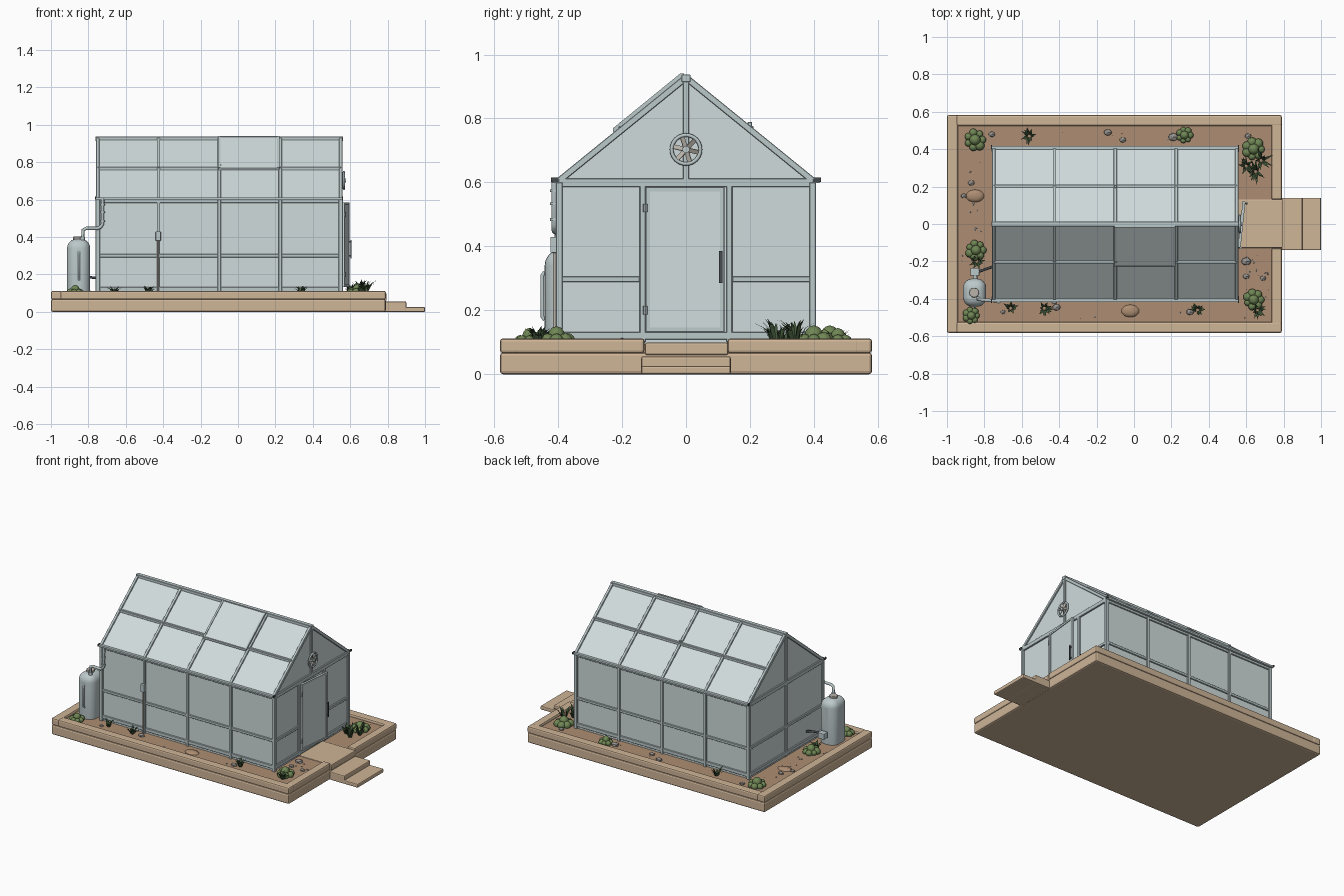
import bpy, bmesh, math, random
from math import sin, cos, pi, radians
from mathutils import Matrix, Vector

cube = bpy.data.objects.get("Cube")
if cube:
    bpy.data.objects.remove(cube)
random.seed(4)


def material(name, *rgb):
    m = bpy.data.materials.new(name)
    m.use_nodes = True
    m.diffuse_color = (*rgb, 1)
    m.node_tree.nodes["Principled BSDF"].inputs["Base Color"].default_value = (*rgb, 1)
    return m


GLASS = material("pale glass", .63, .71, .71)
FRAME = material("grey frame", .50, .58, .59)
STONE = material("sandstone", .62, .46, .31)
SOIL = material("brown soil", .42, .27, .17)
LEAF = material("soft green", .16, .24, .09)
GRASS = material("dark green", .05, .09, .04)
ROCK = material("grey rock", .31, .29, .27)
DARK = material("dark metal", .06, .07, .075)
BLADE = material("warm grey", .48, .45, .40)


def box(bm, x, y, z):
    """Box given by its (low, high) range on each axis."""
    mid = [(r[0] + r[1]) / 2 for r in (x, y, z)]
    size = [r[1] - r[0] for r in (x, y, z)]
    bmesh.ops.create_cube(bm, size=1, matrix=Matrix.Translation(mid) @ Matrix.Diagonal((*size, 1)))


def bar(bm, a, b, w, t):
    """Rectangular bar from a to b; w is the horizontal width, t the thickness."""
    a, b = Vector(a), Vector(b)
    d = (b - a).normalized()
    side = Vector((1, 0, 0)) if abs(d.x) < .5 else Vector((0, 1, 0))
    rot = Matrix((side, d.cross(side), d)).transposed().to_4x4()
    scale = Matrix.Diagonal((w, t, (b - a).length, 1))
    bmesh.ops.create_cube(bm, size=1, matrix=Matrix.Translation((a + b) / 2) @ rot @ scale)


def cyl(bm, a, b, r, n=16):
    a, b = Vector(a), Vector(b)
    q = (b - a).to_track_quat('Z', 'Y').to_matrix().to_4x4()
    bmesh.ops.create_cone(bm, cap_ends=True, segments=n, radius1=r, radius2=r,
                          depth=(b - a).length, matrix=Matrix.Translation((a + b) / 2) @ q)


def ball(bm, p, sx, sy, sz, detail=2):
    bmesh.ops.create_icosphere(bm, subdivisions=detail, radius=1,
                               matrix=Matrix.Translation(p) @ Matrix.Diagonal((sx, sy, sz, 1)))


def finish(name, bm, mat, bevel=0, segments=2, smooth=False):
    me = bpy.data.meshes.new(name)
    bm.to_mesh(me)
    bm.free()
    me.materials.append(mat)
    ob = bpy.data.objects.new(name, me)
    bpy.context.collection.objects.link(ob)
    if bevel:
        mod = ob.modifiers.new("soft edges", 'BEVEL')
        mod.width, mod.segments = bevel, segments
    if smooth:
        bpy.ops.object.select_all(action='DESELECT')
        ob.select_set(True)
        bpy.context.view_layer.objects.active = ob
        bpy.ops.object.shade_smooth_by_angle(angle=radians(40))
    return ob


def pipe(name, points, r, mat):
    cu = bpy.data.curves.new(name, 'CURVE')
    cu.dimensions, cu.bevel_depth, cu.bevel_resolution = '3D', r, 3
    cu.use_fill_caps = True
    sp = cu.splines.new('POLY')
    sp.points.add(len(points) - 1)
    for q, p in zip(sp.points, points):
        q.co = (*p, 1)
    cu.materials.append(mat)
    bpy.context.collection.objects.link(bpy.data.objects.new(name, cu))


# Raised bed: plinth, coping with a gap for the entrance, soil and steps
bm = bmesh.new()
box(bm, (-1, .79), (-.582, .582), (0, .068))
finish("plinth", bm, STONE, .01)
bm = bmesh.new()
box(bm, (-1, -.942), (-.582, .582), (.066, .112))
for s in (-1, 1):
    box(bm, (-.95, .79), sorted((s * .525, s * .582)), (.066, .112))
    box(bm, (.735, .79), sorted((s * .13, s * .54)), (.066, .112))
finish("coping", bm, STONE, .009)
bm = bmesh.new()
box(bm, (-.95, .74), (-.53, .53), (.05, .094))
finish("soil", bm, SOIL)
bm = bmesh.new()
box(bm, (.54, .795), (-.128, .132), (.06, .099))
box(bm, (.78, .90), (-.14, .14), (0, .056))
box(bm, (.89, 1.0), (-.14, .14), (0, .026))
finish("entrance_steps", bm, STONE, .006)

# Greenhouse dimensions
X0, X1, HW, FLOOR, EAVE, RIDGE = -.75, .55, .4, .09, .6, .925
COLUMNS = [X0 + (X1 - X0) * i / 4 for i in range(5)]
XM = (X0 + X1) / 2

# Glass skin: side walls, gable ends and roof slopes
bm = bmesh.new()
for s in (-1, 1):
    box(bm, (X0, X1), sorted((s * .388, s * .396)), (FLOOR, EAVE))
    bar(bm, (XM, s * HW, EAVE), (XM, 0, RIDGE), X1 - X0, .008)
for x in (X0, X1 - .008):
    outline = [(-.39, FLOOR), (.39, FLOOR), (.39, EAVE), (0, RIDGE), (-.39, EAVE)]
    f = bm.faces.new([bm.verts.new((x, y, z)) for y, z in outline])
    ext = bmesh.ops.extrude_face_region(bm, geom=[f])["geom"]
    bmesh.ops.translate(bm, vec=(.008, 0, 0), verts=[v for v in ext if isinstance(v, bmesh.types.BMVert)])
bmesh.ops.recalc_face_normals(bm, faces=bm.faces)
finish("glass_panes", bm, GLASS)

# Frame: posts, rails, rafters and ridge
bm = bmesh.new()
for s in (-1, 1):
    for x in COLUMNS:
        w = .012 if x in (X0, X1) else .009
        box(bm, (x - w, x + w), sorted((s * .386, s * .407)), (FLOOR, EAVE))
        bar(bm, (x, s * HW, EAVE + .003), (x, 0, RIDGE + .003), .018, .02)
    for z, h in ((.12, .012), (.30, .009), (.595, .012)):
        box(bm, (X0, X1), sorted((s * .387, s * .404)), (z - h, z + h))
    bar(bm, (XM, s * .2, .7625), (XM + .001, s * .2, .789), .014, .014)
    box(bm, (X0, X1), sorted((s * .194, s * .211)), (.758, .776))
for x in (X0, X1):
    e = (x - .01, x + .01)
    box(bm, e, (-HW, HW), (.108, .132))
    box(bm, e, (-HW, HW), (.585, .612))
    box(bm, e, (-.01, .01), (.60, RIDGE))
    for s in (-1, 1):
        if x == X1:
            box(bm, e, sorted((s * .126, s * .145)), (.1, .59))
            box(bm, e, sorted((s * .145, s * .4)), (.288, .306))
    if x == X0:
        box(bm, e, (-HW, HW), (.291, .309))
        box(bm, e, (-.01, .01), (.1, .6))
box(bm, (X0 - .012, X1 + .012), (-.014, .014), (.914, .938))
finish("metal_frame", bm, FRAME, .002, 1)

# Gutters with dark end lips
bm, lips = bmesh.new(), bmesh.new()
for s in (-1, 1):
    box(bm, (-.762, .558), sorted((s * .398, s * .418)), (.598, .612))
    for x in (-.764, .556):
        box(lips, (x, x + .006), sorted((s * .4, s * .422)), (.602, .616))
finish("gutters", bm, FRAME, .003)
finish("gutter_ends", lips, DARK)

# Roof vent, standing slightly proud of the front slope
vent, trim = bmesh.new(), bmesh.new()
low, high = Vector((.06, -.222, .763)), Vector((.06, -.012, .934))
bar(vent, low, high, .31, .01)
for x in (-.1, .215):
    bar(trim, low + Vector((x - .06, 0, .002)), high + Vector((x - .06, 0, .002)), .012, .015)
for p in (low, high):
    bar(trim, p + Vector((-.165, 0, .001)), p + Vector((.16, 0, .001)), .013, .013)
finish("roof_vent", vent, GLASS)
finish("vent_trim", trim, FRAME)

# Door, hinged on one side and slightly ajar
swing = Matrix.Translation((.562, -.125, 0)) @ Matrix.Rotation(radians(-6), 4, 'Z')
pane, trim, handle = bmesh.new(), bmesh.new(), bmesh.new()
box(pane, (-.002, .004), (0, .245), (.135, .582))
for y in (0, .233):
    box(trim, (-.007, .008), (y, y + .013), (.133, .584))
for z in (.133, .571):
    box(trim, (-.007, .008), (0, .246), (z, z + .013))
for z in (.2, .52):
    cyl(trim, (.008, -.002, z - .013), (.008, -.002, z + .013), .007, 10)
box(handle, (.014, .02), (.232, .242), (.285, .385))
for z in (.295, .37):
    box(handle, (.004, .016), (.233, .241), (z, z + .008))
for name, b, m in (("door_pane", pane, GLASS), ("door_frame", trim, FRAME), ("door_handle", handle, DARK)):
    b.transform(swing)
    finish(name, b, m)

# Gable fan: ring, hub and six blades
bpy.ops.mesh.primitive_torus_add(major_radius=.045, minor_radius=.006, major_segments=32, minor_segments=8,
                                 location=(.566, 0, .703), rotation=(0, pi / 2, 0))
ring = bpy.context.object
ring.name = "fan_ring"
ring.data.materials.append(FRAME)
bpy.ops.object.shade_smooth()
bm = bmesh.new()
cyl(bm, (.555, 0, .703), (.578, 0, .703), .011)
finish("fan_hub", bm, FRAME)
bm = bmesh.new()
for i in range(6):
    blade = bmesh.ops.create_cube(bm, size=1, matrix=Matrix.Translation((.568, 0, .703))
                                  @ Matrix.Rotation(i * pi / 3 + .3, 4, 'X') @ Matrix.Translation((0, 0, .025))
                                  @ Matrix.Rotation(.5, 4, 'Z') @ Matrix.Diagonal((.003, .015, .03, 1)))
finish("fan_blades", bm, BLADE)

# Control box on the front post, with its conduit
bm = bmesh.new()
box(bm, (-.44, -.413), (-.424, -.404), (.38, .43))
finish("control_box", bm, FRAME, .003)
pipe("conduit", [(-.427, -.411, .1), (-.427, -.411, .39)], .005, BLADE)

# Water tank, cap, gauge, pump and pipes
bm = bmesh.new()
box(bm, (-.914, -.79), (-.442, -.292), (.04, .39))
finish("water_tank", bm, FRAME, .05, 6, True)
bm = bmesh.new()
cyl(bm, (-.855, -.367, .38), (-.855, -.367, .402), .026, 24)
finish("tank_cap", bm, BLADE, .003, 2, True)
pipe("level_gauge", [(-.85, -.442, .17), (-.85, -.449, .18), (-.85, -.449, .31), (-.85, -.442, .32)], .006, FRAME)
pipe("downpipe", [(-.724, -.412, .605), (-.724, -.412, .47), (-.735, -.412, .453), (-.75, -.41, .447),
                  (-.81, -.405, .447), (-.828, -.403, .438), (-.832, -.4, .37)], .009, FRAME)
bm = bmesh.new()
for z in (.48, .53, .57):
    cyl(bm, (-.724, -.412, z), (-.724, -.412, z + .008), .013)
cyl(bm, (-.832, -.4, .37), (-.832, -.4, .4), .013)
finish("pipe_clamps", bm, FRAME)
bm = bmesh.new()
box(bm, (-.875, -.827), (-.278, -.235), (.15, .19))
cyl(bm, (-.85, -.3, .17), (-.85, -.27, .17), .012)
finish("pump", bm, FRAME, .004)
pipe("feed_pipe", [(-.83, -.255, .18), (-.79, -.24, .185), (-.745, -.225, .18)], .007, DARK)

# Succulents: a ring of rounded lobes about a taller middle
bm = bmesh.new()
for x, y, r in ((-.85, .45, .06), (.27, .475, .045), (.64, .40, .06), (.64, -.405, .055),
                (-.845, -.14, .055), (-.87, -.49, .045)):
    ball(bm, (x, y, .12), r * .5, r * .5, r * .55)
    for i in range(7):
        a, k = i * 2 * pi / 7, random.uniform(.32, .46) * r
        ball(bm, (x + cos(a) * r * .65, y + sin(a) * r * .65, .105), k, k, k)
finish("succulents", bm, LEAF, smooth=True)

# Leafy tufts: thin arching blades
bm = bmesh.new()
for x, y, h in ((-.56, .47, .055), (-.66, -.45, .05), (-.48, -.45, .05), (.34, -.46, .05), (.65, .28, .085),
                (-.84, -.2, .05), (.68, .34, .08), (.6, .31, .06), (.66, -.46, .06)):
    for i in range(16):
        a, lean, top = random.uniform(0, 2 * pi), random.uniform(.2, .8) * h, random.uniform(.6, 1) * h
        out, side = Vector((cos(a), sin(a), 0)), Vector((-sin(a), cos(a), 0)) * .006
        base = Vector((x, y, .092)) + out * .008
        mid = base + out * lean * .45 + Vector((0, 0, top * .75))
        tip = base + out * lean + Vector((0, 0, top))
        b1, b2, m1, m2, t = [bm.verts.new(p) for p in (base - side, base + side, mid - side, mid + side, tip)]
        bm.faces.new((b1, b2, m2, m1))
        bm.faces.new((m1, m2, t))
finish("leaf_tufts", bm, GRASS)

# Rocks, low soil mounds and pebbles scattered around the house
bm = bmesh.new()
for x, y, r in ((-.76, .48, .02), (-.87, .22, .02), (-.91, .15, .018), (-.14, .49, .024), (-.06, .45, .02),
                (.21, .465, .03), (.6, -.2, .03), (.6, -.28, .02), (.69, -.29, .018), (-.415, -.445, .025),
                (.3, -.47, .024), (.61, .47, .02), (-.7, -.47, .015)):
    ball(bm, (x, y, .097), r, r * .8, r * .6, 1)
for i in range(40):
    x, y = random.choice(((random.uniform(-.9, .7), random.choice((-1, 1)) * random.uniform(.43, .51)),
                          (random.uniform(-.92, -.79), random.uniform(-.2, .5)),
                          (random.uniform(.6, .72), random.uniform(-.5, -.16))))
    r = random.uniform(.003, .008)
    ball(bm, (x, y, .094), r, r, r * .7, 1)
finish("rocks", bm, ROCK)
bm = bmesh.new()
for x, y in ((-.85, .15), (-.02, -.465)):
    ball(bm, (x, y, .092), .05, .035, .016)
finish("soil_mounds", bm, SOIL, smooth=True)
